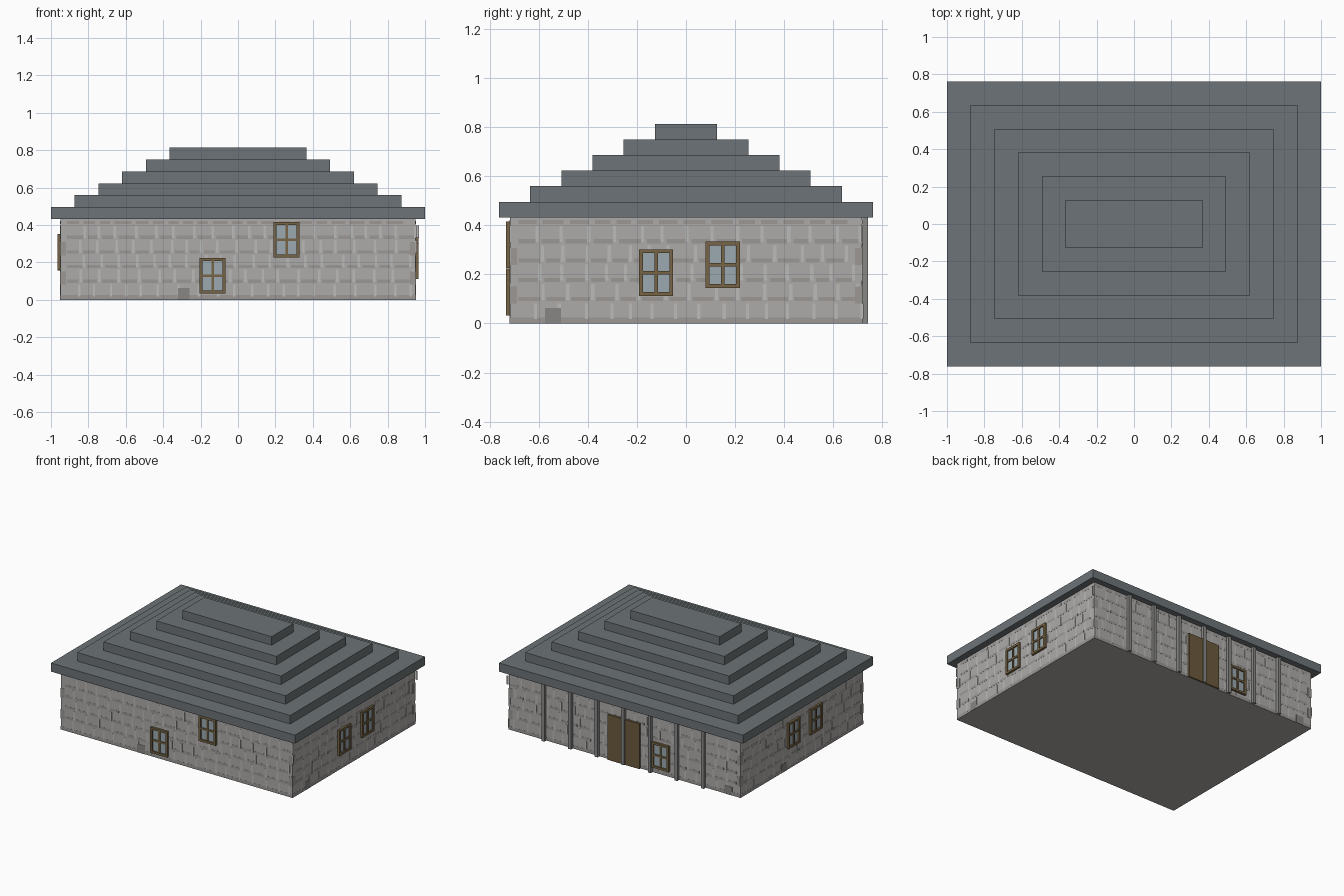
import bpy, bmesh, random
from mathutils import Vector

if "Cube" in bpy.data.objects:
    bpy.data.objects.remove(bpy.data.objects["Cube"])

random.seed(4)
HX, HY, WALL = 0.95, 0.718, 0.432      # wall half sizes and height

def material(name, r, g, b):
    m = bpy.data.materials.new(name)
    m.diffuse_color = (*[(c / 255) ** 2.2 for c in (r, g, b)], 1)
    m.use_nodes = True
    m.node_tree.nodes["Principled BSDF"].inputs["Base Color"].default_value = m.diffuse_color
    return m

STONE = material("stone", 172, 170, 168)
DARK = material("dark_stone", 153, 150, 148)
LIGHT = material("light_mortar", 186, 185, 183)
VENT = material("vent_grey", 134, 133, 131)
ROOF = material("slate", 108, 115, 118)
WOOD = material("wood", 118, 100, 70)
DOOR = material("door_wood", 108, 92, 64)
GLASS = material("glass", 155, 168, 175)
POST = material("post_grey", 135, 136, 134)

def build(name, boxes, mat):
    """One object from a list of (x0, x1, y0, y1, z0, z1) boxes."""
    bm = bmesh.new()
    for x0, x1, y0, y1, z0, z1 in boxes:
        lo, hi = Vector((x0, y0, z0)), Vector((x1, y1, z1))
        for v in bmesh.ops.create_cube(bm, size=1)["verts"]:
            v.co = (lo + hi) / 2 + v.co * (hi - lo)
    me = bpy.data.meshes.new(name)
    bm.to_mesh(me)
    bm.free()
    me.materials.append(mat)
    ob = bpy.data.objects.new(name, me)
    bpy.context.collection.objects.link(ob)
    return ob

def on_wall(side, u0, u1, z0, z1, o0, o1):
    """Box on a wall: u runs along it, o is the distance out from it."""
    return {"front": (u0, u1, -HY - o1, -HY - o0, z0, z1),
            "back": (u0, u1, HY + o0, HY + o1, z0, z1),
            "right": (HX + o0, HX + o1, u0, u1, z0, z1),
            "left": (-HX - o1, -HX - o0, u0, u1, z0, z1)}[side]

# House body
build("walls", [(-HX, HX, -HY, HY, 0, WALL)], STONE)

# Stepped hip roof
for i in range(6):
    x, y, z = 1 - 0.127 * i, 0.762 - 0.127 * i, WALL + 0.0635 * i
    build(f"roof_step_{i + 1}", [(-x, x, -y, y, z, z + 0.0635)], ROOF)

# Masonry pattern: dark joints, light ticks, corner stones
for side, half in (("front", HX), ("back", HX), ("right", HY), ("left", HY)):
    dark = [on_wall(side, -half, half, 0, 0.025, -0.002, 0.0006)]
    light = []
    for row in range(6):
        z = 0.012 + 0.0785 * row
        u = -half + 0.035
        while u < half - 0.06:
            w = random.uniform(0.05, 0.09)
            if row:
                dark.append(on_wall(side, u, min(u + w, half), z, z + 0.017, -0.002, 0.0006))
            if row < 5:
                t = u + w + 0.005 * (row % 2)
                light.append(on_wall(side, t, t + 0.013, z + 0.005, z + 0.07, -0.002, 0.001))
            u += w + 0.025
        if row % 2 and row < 5:
            for s in (-1, 1):
                a, b = sorted((s * half, s * (half - 0.03)))
                dark.append(on_wall(side, a, b, z - 0.01, z + 0.06, -0.002, 0.0013))
    build(f"dark_joints_{side}", dark, DARK)
    build(f"light_joints_{side}", light, LIGHT)

# Vent stones at the foot of each wall
for side, u in (("front", -0.29), ("right", -0.542), ("back", -0.85), ("left", 0.21)):
    build(f"vent_{side}", [on_wall(side, u - 0.032, u + 0.032, 0, 0.062, -0.002, 0.002)], VENT)

# Windows: (side, centre along wall, sill height)
W, H, T, OUT = 0.07, 0.19, 0.016, 0.016
windows = [("front", -0.136, 0.033), ("front", 0.26, 0.226),
           ("right", -0.122, 0.112), ("right", 0.149, 0.144),
           ("left", 0.106, 0.157), ("left", -0.154, 0.162), ("back", -0.3, 0.04)]
for n, (side, u, z) in enumerate(windows, 1):
    c = z + H / 2
    bars = [(u - W, u - W + T, z, z + H), (u + W - T, u + W, z, z + H),
            (u - W + T, u + W - T, z, z + T), (u - W + T, u + W - T, z + H - T, z + H)]
    cross = [(u - 0.007, u + 0.007, z + T, z + H - T), (u - W + T, u + W - T, c - 0.007, c + 0.007)]
    build(f"window_frame_{n}", [on_wall(side, *b, -0.002, OUT) for b in bars], WOOD)
    build(f"window_cross_{n}", [on_wall(side, *b, -0.002, OUT - 0.003) for b in cross], WOOD)
    build(f"window_glass_{n}", [on_wall(side, u - W + T, u + W - T, z + T, z + H - T, -0.002, 0.006)], GLASS)

# Back door and row of posts
build("door", [on_wall("back", -0.13, 0.13, 0, 0.335, -0.002, 0.015)], DOOR)
for i in range(-3, 4):
    x = 0.218 * i
    build(f"post_{i + 4}", [on_wall("back", x - 0.012, x + 0.012, 0, WALL, 0.002, 0.024)], POST)
